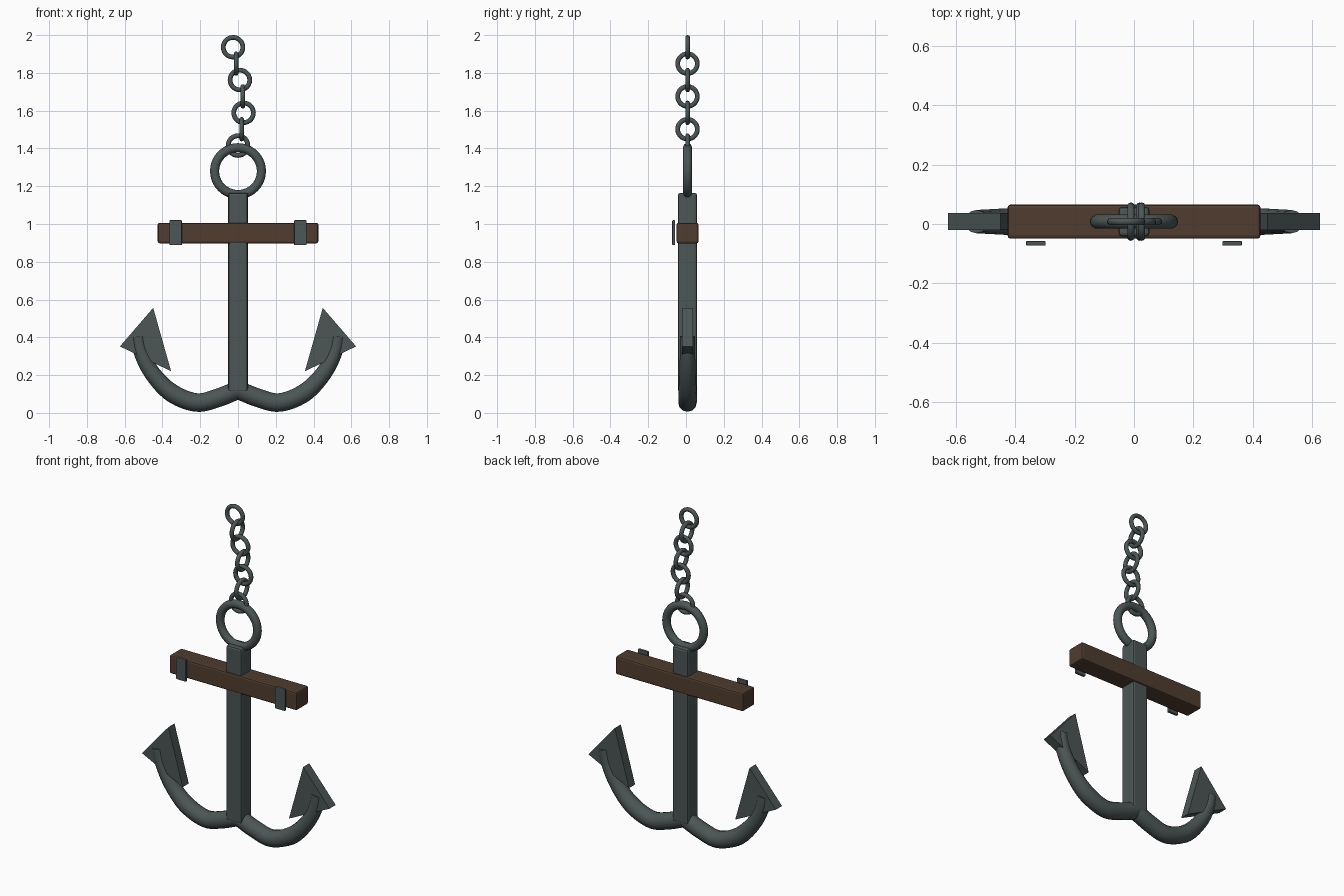
import bpy, bmesh, math
from mathutils import Vector

if "Cube" in bpy.data.objects:
    bpy.data.objects.remove(bpy.data.objects["Cube"])

Y0 = 0.008  # depth centre of the anchor body


def material(name, rgb):
    m = bpy.data.materials.new(name)
    m.diffuse_color = (*rgb, 1)
    m.use_nodes = True
    m.node_tree.nodes["Principled BSDF"].inputs["Base Color"].default_value = m.diffuse_color
    return m


IRON = material("dark iron", (0.072, 0.092, 0.092))
WOOD = material("brown wood", (0.080, 0.046, 0.029))


def smooth(ob, angle=35):
    bpy.ops.object.select_all(action='DESELECT')
    ob.select_set(True)
    bpy.context.view_layer.objects.active = ob
    bpy.ops.object.shade_smooth_by_angle(angle=math.radians(angle))


def box(name, centre, size, mat, bevel):
    bpy.ops.mesh.primitive_cube_add(size=1, location=centre)
    ob = bpy.context.object
    ob.name = name
    ob.scale = size
    bpy.ops.object.transform_apply(location=False, rotation=False, scale=True)
    ob.data.materials.append(mat)
    mod = ob.modifiers.new("soft edges", 'BEVEL')
    mod.width = bevel
    mod.segments = 2
    return ob


def ring(name, centre, major, minor, rot, seg=32, sides=12):
    bpy.ops.mesh.primitive_torus_add(location=centre, rotation=rot, major_radius=major,
                                     minor_radius=minor, major_segments=seg, minor_segments=sides)
    ob = bpy.context.object
    ob.name = name
    ob.data.materials.append(IRON)
    smooth(ob, 60)
    return ob


# shank and wooden stock
box("shank", (0, Y0, 0.6375), (0.104, 0.1, 1.055), IRON, 0.012)
box("stock", (0, Y0, 0.952), (0.85, 0.115, 0.109), WOOD, 0.01)

# iron plates on the front of the stock
for side, label in ((-1, "left"), (1, "right")):
    box("stock_plate_" + label, (side * 0.33, -0.065, 0.954), (0.066, 0.016, 0.132), IRON, 0.004)

# shackle ring and swaying chain of alternating links
ring("shackle_ring", (0, Y0, 1.28), 0.124, 0.024, (math.pi / 2, 0, 0), 40, 14)
for i in range(7):
    turn = (math.pi / 2, 0, 0) if i % 2 == 0 else (0, math.pi / 2, 0)
    ring(f"chain_link_{i + 1}", (0.03 * math.sin(0.7 * i), Y0, 1.415 + 0.0868 * i),
         0.052, 0.0125, turn, 28, 10)

# curved arms: one tube through a mirrored smooth path
keys = [Vector(p) for p in ((-0.1, 0.16), (0, 0.122), (0.105, 0.08), (0.22, 0.055),
                            (0.35, 0.105), (0.45, 0.205), (0.51, 0.315), (0.53, 0.405), (0.535, 0.5))]
half = []
for a, b, c, d in zip(keys, keys[1:], keys[2:], keys[3:]):
    for k in range(6):
        t = k / 6
        half.append(0.5 * (2 * b + (c - a) * t + (2 * a - 5 * b + 4 * c - d) * t * t
                           + (3 * b - a - 3 * c + d) * t ** 3))
half.append(keys[-2])
path = [Vector((-p.x, p.y)) for p in reversed(half[1:])] + half
curve = bpy.data.curves.new("arms", 'CURVE')
curve.dimensions = '3D'
curve.bevel_depth = 0.049
curve.bevel_resolution = 4
curve.use_fill_caps = True
sp = curve.splines.new('POLY')
sp.points.add(len(path) - 1)
for pt, p in zip(sp.points, path):
    pt.co = (p.x, Y0, p.y, 1)
    pt.radius = 1 - 0.2 * max(0, (abs(p.x) - 0.35) / 0.18)
arms = bpy.data.objects.new("arms", curve)
bpy.context.collection.objects.link(arms)
bpy.ops.object.select_all(action='DESELECT')
arms.select_set(True)
bpy.context.view_layer.objects.active = arms
bpy.ops.object.convert(target='MESH')
arms = bpy.context.object
arms.data.materials.clear()
arms.data.materials.append(IRON)
smooth(arms, 40)

# flat triangular flukes
for side, label in ((-1, "left"), (1, "right")):
    bm = bmesh.new()
    tri = [bm.verts.new((side * x, Y0 - 0.029, z))
           for x, z in ((0.449, 0.556), (0.625, 0.352), (0.354, 0.22))]
    face = bm.faces.new(tri)
    out = bmesh.ops.extrude_face_region(bm, geom=[face])
    bmesh.ops.translate(bm, vec=(0, 0.058, 0),
                        verts=[v for v in out["geom"] if isinstance(v, bmesh.types.BMVert)])
    if not face.is_valid or len(bm.faces) < 5:
        bm.faces.new(tri)
    bmesh.ops.recalc_face_normals(bm, faces=bm.faces[:])
    me = bpy.data.meshes.new("fluke_" + label)
    bm.to_mesh(me)
    bm.free()
    me.materials.append(IRON)
    bpy.context.collection.objects.link(bpy.data.objects.new("fluke_" + label, me))
